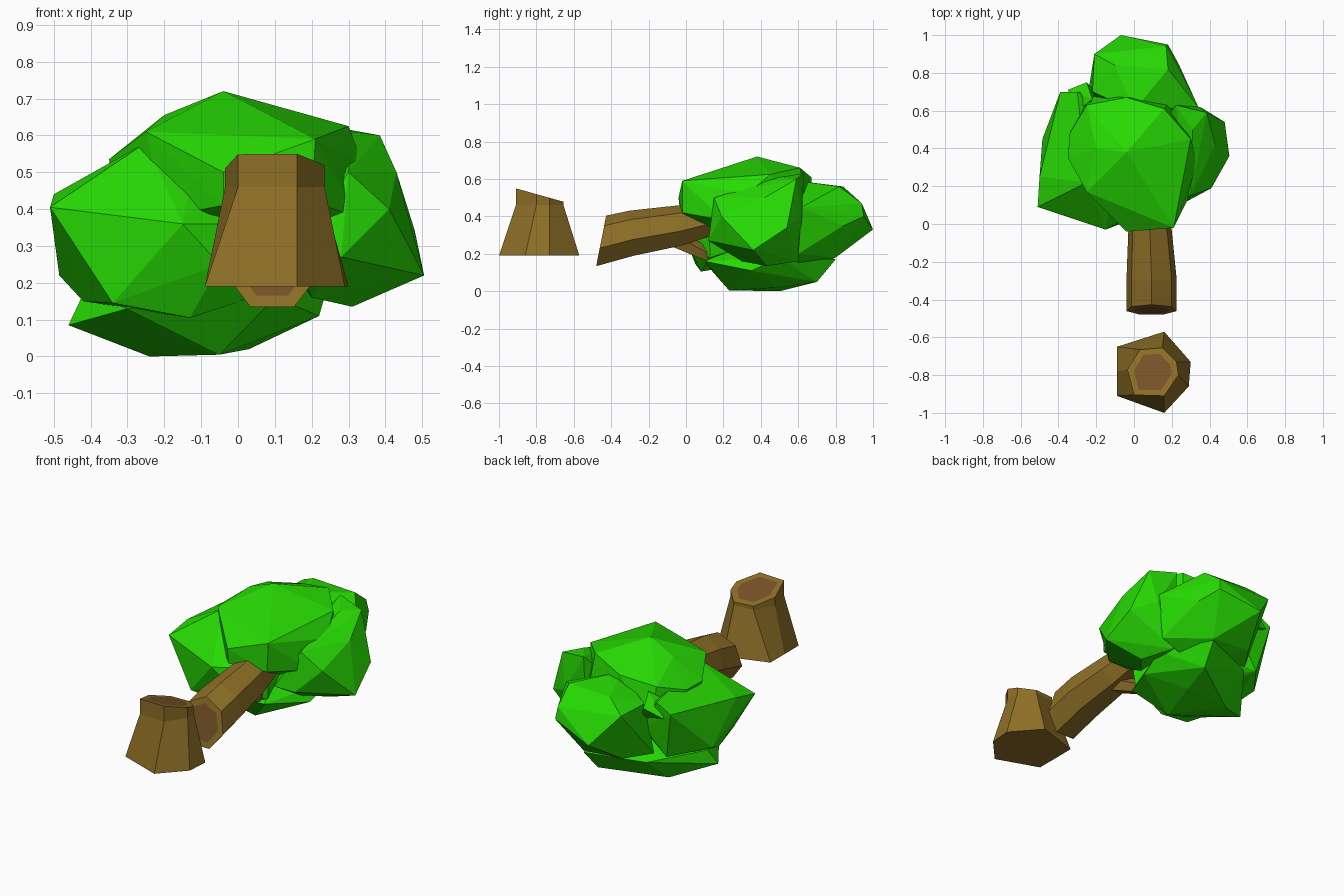
import bpy, bmesh
from math import sin, cos, pi
from mathutils import Vector


def material(name, rgb):
    m = bpy.data.materials.new(name)
    m.diffuse_color = (*rgb, 1)
    return m


LEAF = material("leaf_green", (0.02, 0.70, 0.001))
BARK = material("bark_brown", (0.27, 0.16, 0.02))
CORE = material("cut_wood", (0.19, 0.085, 0.022))


def finish(bm, name, mats):
    bmesh.ops.recalc_face_normals(bm, faces=bm.faces)
    mesh = bpy.data.meshes.new(name)
    bm.to_mesh(mesh)
    bm.free()
    for m in mats:
        mesh.materials.append(m)
    ob = bpy.data.objects.new(name, mesh)
    bpy.context.collection.objects.link(ob)


def ring(centre, u, v, n=7):
    """n-gon with a flat side towards -v"""
    c, u, v = Vector(centre), Vector(u), Vector(v)
    angles = [-pi / 2 + pi / n + 2 * pi * i / n for i in range(n)]
    return [c + u * cos(a) + v * sin(a) for a in angles]


def loft(name, rings, cut=None):
    """skin rings together; the cut end (0 first, 1 last) gets an inset core"""
    bm = bmesh.new()
    vs = [[bm.verts.new(p) for p in r] for r in rings]
    n = len(vs[0])
    for a, b in zip(vs, vs[1:]):
        for i in range(n):
            j = (i + 1) % n
            bm.faces.new((a[i], a[j], b[j], b[i]))
    caps = [bm.faces.new(vs[0][::-1]), bm.faces.new(vs[-1])]
    if cut is not None:
        bm.normal_update()
        bmesh.ops.inset_individual(bm, faces=[caps[cut]], thickness=0.036)
        caps[cut].material_index = 1
    finish(bm, name, [BARK, CORE])


def clump(name, points):
    """faceted leaf mass: convex hull of its corner points"""
    bm = bmesh.new()
    for p in points:
        bm.verts.new(p)
    bmesh.ops.convex_hull(bm, input=bm.verts)
    loose = [v for v in bm.verts if not v.link_faces]
    bmesh.ops.delete(bm, geom=loose, context='VERTS')
    finish(bm, name, [LEAF])


# Stump: flared foot, narrow neck, slanted cut
foot = [(-.09, -.91), (.16, -1), (.29, -.86), (.30, -.73),
        (.16, -.57), (-.09, -.65), (-.09, -.78)]
neck = [(0, -.905), (.16, -.91), (.235, -.80), (.225, -.73),
        (.15, -.655), (.03, -.665), (-.035, -.77)]
loft("stump", [[(x, y, .19) for x, y in foot],
               [(x, y, .46) for x, y in neck],
               [(x, y, .55 - .28 * (y + .91)) for x, y in neck]], cut=1)

# Fallen trunk and its broken side branch
loft("fallen_trunk", [
    ring((.093, -.455, .262), (.136, 0, 0), (0, .028, .142)),
    ring((.093, -.29, .304), (.136, 0, 0), (0, -.01, .127)),
    ring((.085, -.04, .345), (.118, 0, 0), (0, -.02, .112)),
    ring((.06, .30, .42), (.08, 0, 0), (0, -.02, .07))], cut=0)
loft("side_branch", [
    ring((.08, -.06, .28), (.05, 0, 0), (0, .02, .05), 5),
    ring((.05, .09, .205), (.04, 0, 0), (0, .02, .035), 5),
    ring((.03, .205, .15), (.022, 0, 0), (0, .008, .02), 5)])

# Leaf clumps
clump("crown_clump", [
    (-.04, .38, .72), (.21, -.02, .59), (-.04, -.04, .5), (-.04, -.03, .41),
    (.2, -.02, .42), (.16, .61, .66), (.3, .45, .625), (.34, .33, .52),
    (.32, .2, .38), (-.25, .17, .61), (-.2, .4, .655), (-.35, .35, .535),
    (-.34, .48, .53), (-.25, .63, .58), (-.04, .67, .61), (-.2, .15, .38),
    (.2, .66, .3), (-.25, .68, .35), (-.3, .45, .25), (.1, .3, .25)])
clump("right_clump", [
    (.385, .59, .6), (.43, .42, .5), (.505, .36, .22), (.41, .19, .4),
    (.3, .15, .5), (.28, .12, .27), (.31, .43, .135), (.22, .6, .16),
    (.48, .54, .34), (.35, .62, .4), (.15, .12, .27), (.22, .63, .63),
    (.31, .5, .61), (.05, .4, .35), (.2, .3, .16)])
clump("left_clump", [
    (-.51, .09, .405), (-.5, .25, .44), (-.25, .22, .58), (-.39, .7, .48),
    (-.3, .7, .53), (-.485, .45, .22), (-.42, .1, .32), (-.34, .05, .145),
    (-.15, -.03, .36), (-.13, .08, .105), (-.33, .65, .2), (-.42, .3, .15),
    (-.05, .01, .25), (-.13, .1, .46), (.12, .12, .36), (.1, .13, .18),
    (-.2, .68, .35), (0, .5, .3)])
clump("back_clump", [
    (-.21, .9, .5), (-.07, 1, .33), (.18, .95, .4), (.17, .94, .47),
    (-.1, .84, .56), (.18, .82, .56), (-.22, .7, .5), (.34, .62, .45),
    (.24, .84, .35), (.1, .8, .18), (-.15, .8, .2), (.3, .6, .2),
    (-.25, .65, .2), (0, .6, .59), (.1, .6, .12)])
clump("bottom_clump", [
    (-.46, .36, .085), (-.24, .5, 0), (-.05, .23, .005), (.03, .5, .02),
    (.22, .35, .11), (.24, .5, .18), (-.42, .4, .17), (-.3, .12, .13),
    (.1, .1, .16), (.08, .7, .05), (.1, .8, .17), (-.22, .68, .15),
    (0, .4, .3)])
clump("small_knob", [
    (-.35, .71, .45), (-.25, .75, .5), (-.22, .66, .56), (-.2, .7, .42),
    (-.3, .6, .5), (-.25, .6, .4)])
